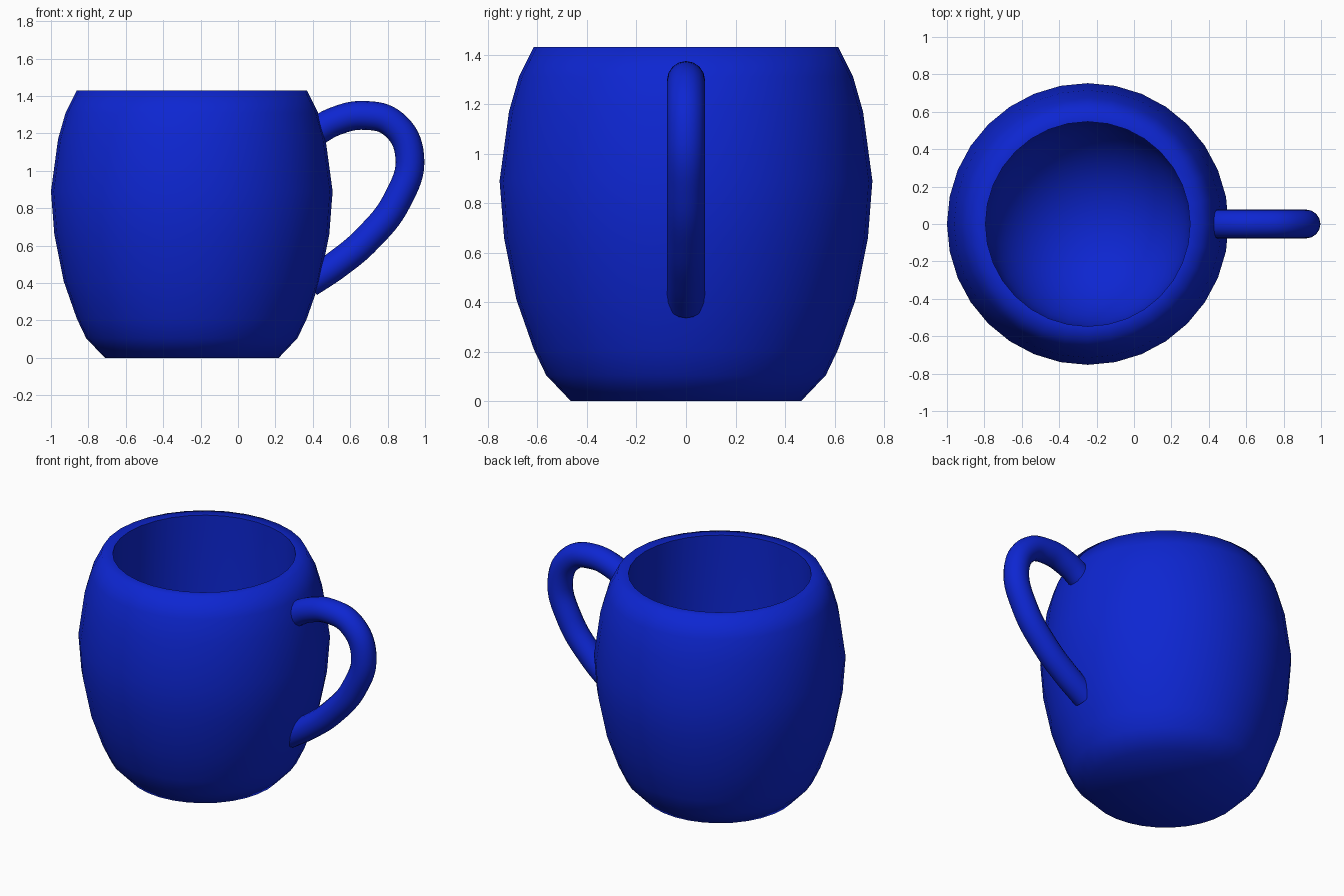
import bpy, bmesh
from math import sin, cos, pi, radians

cube = bpy.data.objects.get("Cube")
if cube:
    bpy.data.objects.remove(cube, do_unlink=True)

# Glazed blue
blue = bpy.data.materials.new("blue_glaze")
blue.use_nodes = True
color = (0.004, 0.019, 0.64, 1)
blue.diffuse_color = color
blue.node_tree.nodes["Principled BSDF"].inputs["Base Color"].default_value = color

SEGMENTS = 32
CENTRE_X = -0.247


def finish(obj, angle):
    bpy.ops.object.select_all(action='DESELECT')
    obj.select_set(True)
    bpy.context.view_layer.objects.active = obj
    if obj.type == 'CURVE':
        bpy.ops.object.convert(target='MESH')
    bpy.ops.object.shade_smooth_by_angle(angle=radians(angle))


def lathe(name, profile):
    """Revolve (radius, z) points that start and end on the axis."""
    bm = bmesh.new()
    rings = []
    for r, z in profile:
        if r == 0:
            rings.append([bm.verts.new((0, 0, z))] * SEGMENTS)
        else:
            rings.append([bm.verts.new((r * cos(2 * pi * i / SEGMENTS),
                                        r * sin(2 * pi * i / SEGMENTS), z))
                          for i in range(SEGMENTS)])
    for a, b in zip(rings, rings[1:]):
        for i in range(SEGMENTS):
            j = (i + 1) % SEGMENTS
            bm.faces.new(dict.fromkeys((a[i], a[j], b[j], b[i])))
    bmesh.ops.recalc_face_normals(bm, faces=bm.faces)
    mesh = bpy.data.meshes.new(name)
    bm.to_mesh(mesh)
    bm.free()
    obj = bpy.data.objects.new(name, mesh)
    bpy.context.collection.objects.link(obj)
    mesh.materials.append(blue)
    return obj


# Barrel-shaped body: outer wall, flat rim, then a straight bore with a round bowl
outer = [(0, 0), (0.465, 0), (0.565, 0.105), (0.615, 0.21), (0.685, 0.41),
         (0.735, 0.66), (0.753, 0.89), (0.715, 1.17), (0.675, 1.31), (0.615, 1.43)]
BORE, BOWL_Z = 0.547, 0.65
bowl = [(BORE * cos(pi / 2 * k / 10), BOWL_Z - BORE * sin(pi / 2 * k / 10))
        for k in range(10)]
body = lathe("mug_body", outer + [(BORE, 1.43)] + bowl + [(0, BOWL_Z - BORE)])
body.location.x = CENTRE_X
finish(body, 75)

# Handle: round tube along a curved path, ends buried in the wall
path = [(0.38, 1.185), (0.52, 1.265), (0.68, 1.296), (0.83, 1.25), (0.918, 1.08),
        (0.85, 0.84), (0.69, 0.635), (0.53, 0.5), (0.38, 0.4)]
curve = bpy.data.curves.new("handle", 'CURVE')
curve.dimensions = '3D'
curve.bevel_depth = 0.077
curve.bevel_resolution = 6
curve.use_fill_caps = True
spline = curve.splines.new('BEZIER')
spline.resolution_u = 8
spline.bezier_points.add(len(path) - 1)
for point, (x, z) in zip(spline.bezier_points, path):
    point.co = (x, 0, z)
    point.handle_left_type = point.handle_right_type = 'AUTO'
curve.materials.append(blue)
handle = bpy.data.objects.new("handle", curve)
bpy.context.collection.objects.link(handle)
finish(handle, 60)
